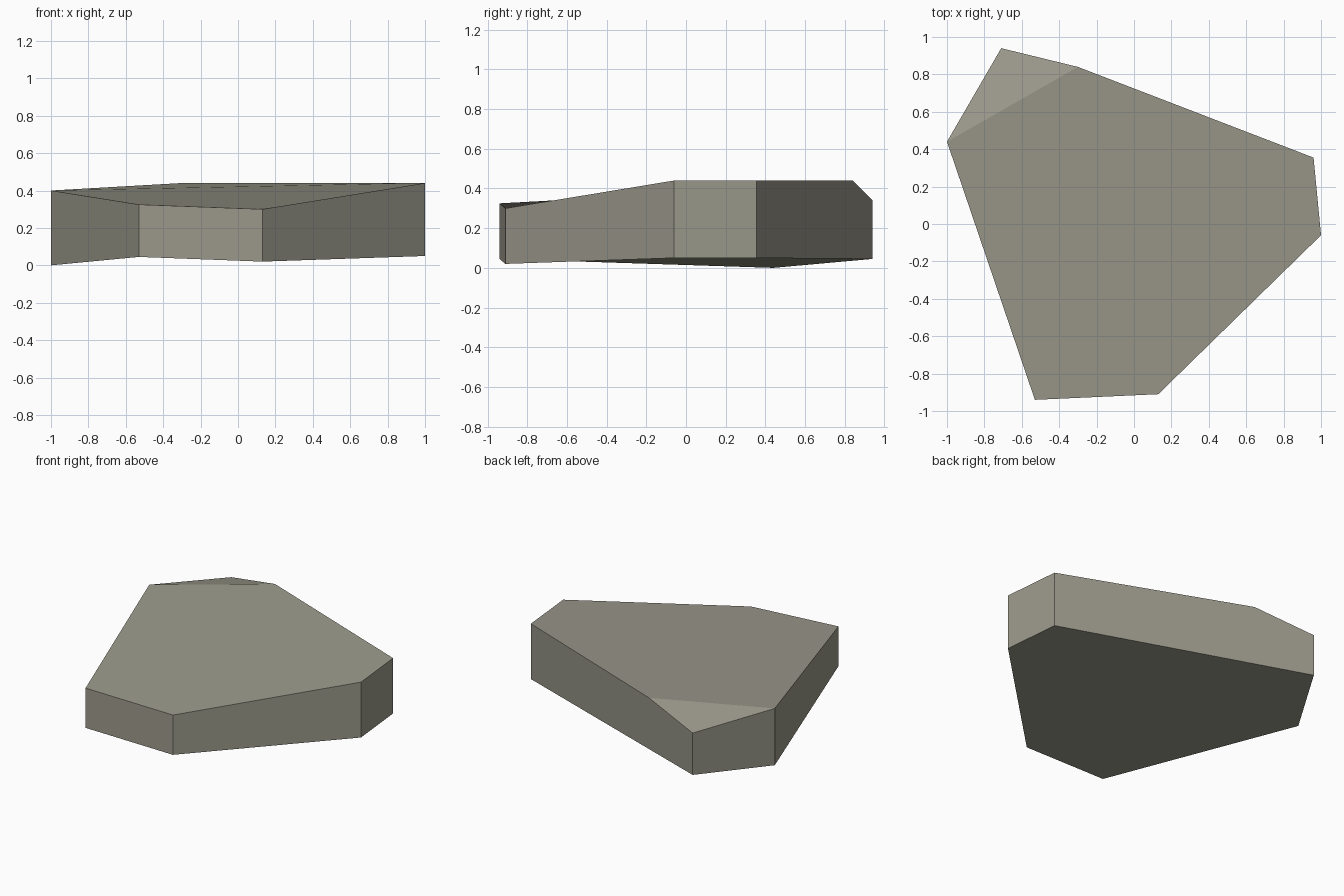
import bpy
import bmesh

if "Cube" in bpy.data.objects:
    bpy.data.objects.remove(bpy.data.objects["Cube"])

# Stone colour
stone = bpy.data.materials.new("warm_grey_stone")
stone.diffuse_color = (0.33, 0.32, 0.26, 1)
stone.use_nodes = True
stone.node_tree.nodes["Principled BSDF"].inputs["Base Color"].default_value = stone.diffuse_color

# Outline corners, counter-clockwise: x, y, bottom z, top z
# (the third corner exists only on the top edge)
corners = [
    (-0.53, -0.94, 0.045, 0.325),
    (0.13, -0.91, 0.02, 0.30),
    (1.00, -0.06, 0.05, 0.44),
    (0.96, 0.355, 0.05, 0.44),
    (-0.30, 0.84, None, 0.44),
    (-0.71, 0.94, 0.045, 0.34),
    (-1.00, 0.44, 0.00, 0.40),
]
chip_top, chip_corner = 4, 5

bm = bmesh.new()
top = [bm.verts.new((x, y, t)) for x, y, b, t in corners]
bottom = [None if b is None else bm.verts.new((x, y, b)) for x, y, b, t in corners]

# Walking surface, chipped corner and underside
bm.faces.new([v for i, v in enumerate(top) if i != chip_corner])
bm.faces.new(top[chip_top:])
bm.faces.new([v for v in reversed(bottom) if v])

# Side walls; the back wall spans the chipped top corner
n = len(corners)
for i in range(n):
    if i == chip_top:
        continue
    j = (i + 1) % n
    upper = [top[j], top[i]]
    if j == chip_top:
        j = chip_corner
        upper.insert(0, top[j])
    bm.faces.new([bottom[i], bottom[j]] + upper)

bmesh.ops.recalc_face_normals(bm, faces=bm.faces)
mesh = bpy.data.meshes.new("stone_slab")
bm.to_mesh(mesh)
bm.free()
mesh.materials.append(stone)
slab = bpy.data.objects.new("stone_slab", mesh)
bpy.context.collection.objects.link(slab)
